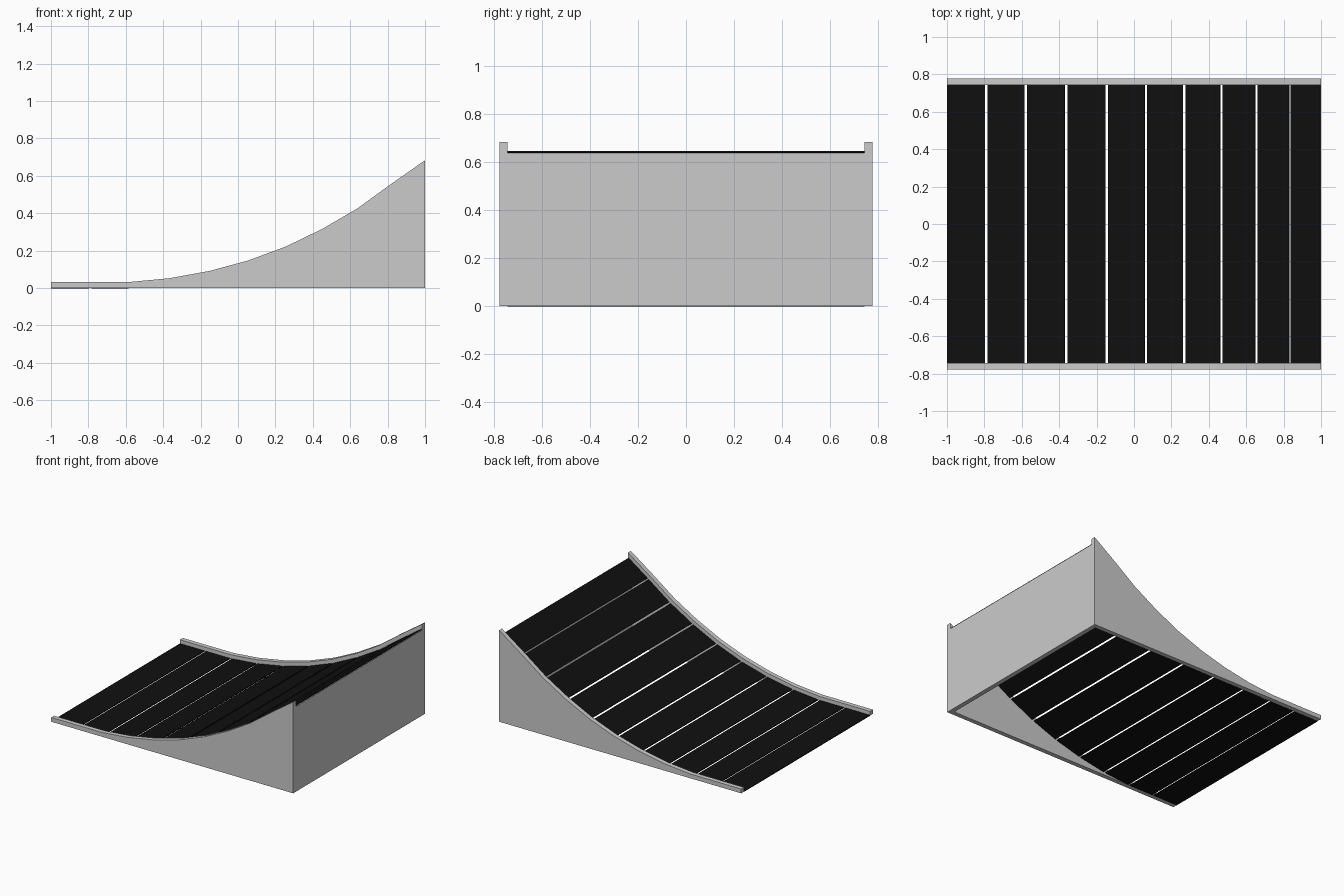
import bpy
from mathutils import Vector

if "Cube" in bpy.data.objects:
    bpy.data.objects.remove(bpy.data.objects["Cube"])

# Rim profile of the curved ramp (x, z); one slat lies under each segment
RIM = [(-1, .032), (-.79, .032), (-.58, .032), (-.367, .052), (-.152, .091), (.055, .147),
       (.257, .222), (.453, .317), (.638, .425), (.817, .555), (1, .683)]
IN, OUT = .743, .777      # inner and outer faces of the side walls
DROP, THICK = .028, .006  # slat depth below the rim, slat thickness

black = bpy.data.materials.new("black")
black.diffuse_color = (.005, .005, .005, 1)
black.use_nodes = True
black.node_tree.nodes["Principled BSDF"].inputs["Base Color"].default_value = black.diffuse_color


def extrude_y(name, profile, y0, y1, mat=None):
    """Solid from an xz profile, extruded along y."""
    n = len(profile)
    verts = [(x, y, z) for y in (y0, y1) for x, z in profile]
    faces = [list(range(n)), list(range(2 * n - 1, n - 1, -1))]
    faces += [[i, i + n, (i + 1) % n + n, (i + 1) % n] for i in range(n)]
    me = bpy.data.meshes.new(name)
    me.from_pydata(verts, [], faces)
    ob = bpy.data.objects.new(name, me)
    bpy.context.collection.objects.link(ob)
    if mat:
        me.materials.append(mat)
    return ob


# Side walls
wall = [(-1, 0), (1, 0)] + RIM[::-1]
extrude_y("front_wall", wall, -OUT, -IN)
extrude_y("back_wall", wall, IN, OUT)

# Slats, parallel to each rim segment with small gaps
for i, (a, b) in enumerate(zip(RIM, RIM[1:])):
    a, b = Vector(a), Vector(b)
    t = (b - a).normalized()
    n = Vector((t.y, -t.x))
    gap_a = 0 if i == 0 else .006
    gap_b = .006
    p, q = a + t * gap_a + n * DROP, b - t * gap_b + n * DROP
    if i == len(RIM) - 2:      # last slat ends just short of the end panel face
        q -= t * ((q.x - .995) / t.x)
    extrude_y(f"slat_{i + 1}", [p + n * THICK, q + n * THICK, q, p], -IN, IN, black)

# High end panel, top cut to the slope of the last slat
extrude_y("end_panel", [(.966, 0), (1, 0), (1, .638), (.966, .614)], -IN, IN)
